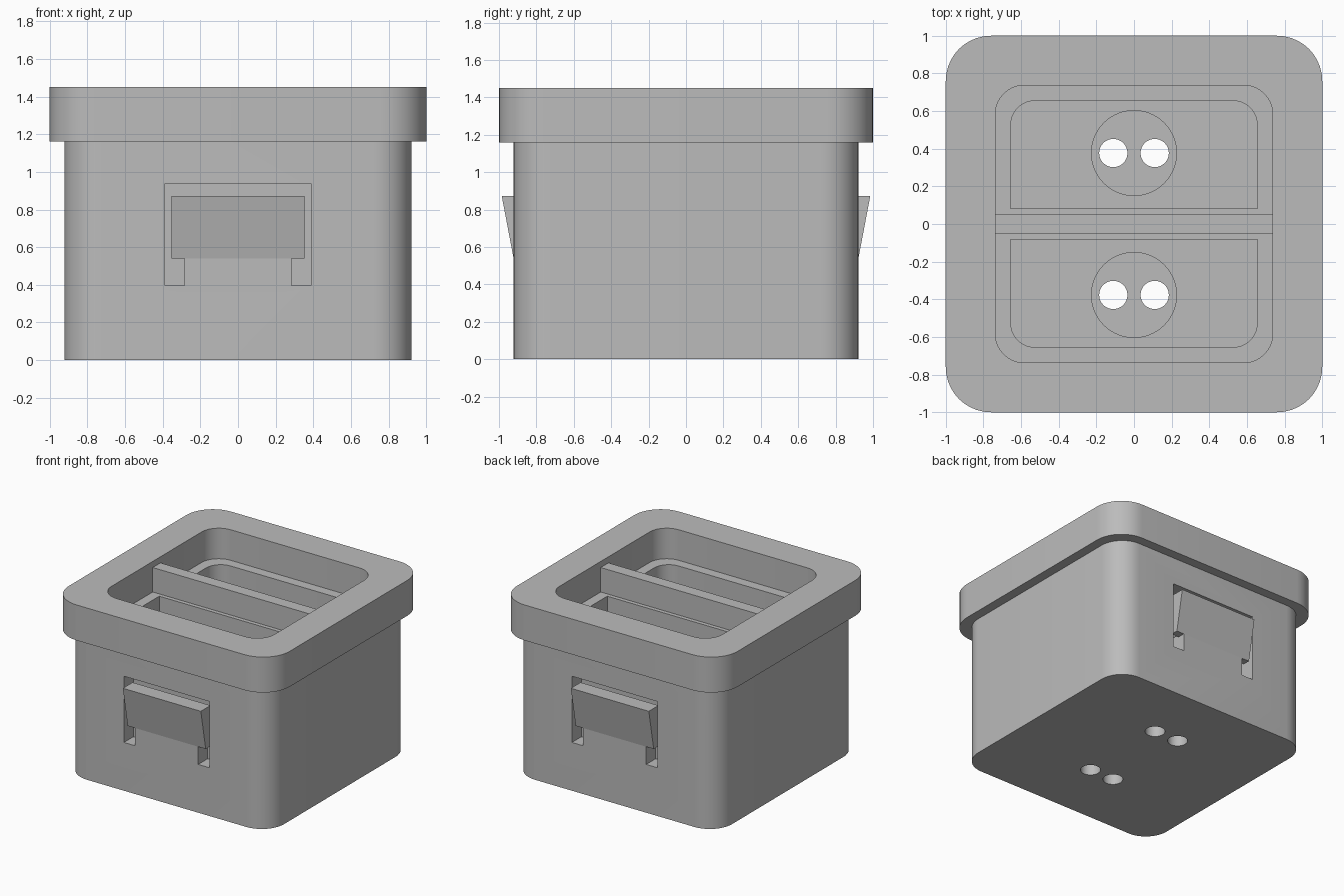
import bpy, bmesh, math

if "Cube" in bpy.data.objects:
    bpy.data.objects.remove(bpy.data.objects["Cube"], do_unlink=True)

grey = bpy.data.materials.new("plain grey")
grey.use_nodes = True
COLOUR = (0.5, 0.5, 0.5, 1)
grey.diffuse_color = COLOUR
grey.node_tree.nodes["Principled BSDF"].inputs["Base Color"].default_value = COLOUR


def prism(name, outline, low, high, axis="Z"):
    """Extrude a closed outline along Z, or a (y, z) outline along X."""
    place = (lambda p, d: (p[0], p[1], d)) if axis == "Z" else (lambda p, d: (d, p[0], p[1]))
    bm = bmesh.new()
    ends = [[bm.verts.new(place(p, d)) for p in outline] for d in (low, high)]
    bm.faces.new(ends[0])
    bm.faces.new(ends[1])
    n = len(outline)
    for i in range(n):
        j = (i + 1) % n
        bm.faces.new((ends[0][i], ends[0][j], ends[1][j], ends[1][i]))
    bmesh.ops.recalc_face_normals(bm, faces=bm.faces)
    mesh = bpy.data.meshes.new(name)
    bm.to_mesh(mesh)
    bm.free()
    mesh.materials.append(grey)
    obj = bpy.data.objects.new(name, mesh)
    bpy.context.collection.objects.link(obj)
    return obj


def rounded(x0, x1, y0, y1, radii, steps=10):
    """Rectangle outline with a radius per corner, starting at +x +y."""
    corners = ((x1, y1, -1, -1), (x0, y1, 1, -1), (x0, y0, 1, 1), (x1, y0, -1, 1))
    points = []
    for k, ((x, y, sx, sy), r) in enumerate(zip(corners, radii)):
        if r == 0:
            points.append((x, y))
            continue
        for i in range(steps + 1):
            a = math.pi / 2 * (k + i / steps)
            points.append((x + sx * r + r * math.cos(a), y + sy * r + r * math.sin(a)))
    return points


def square(half, r):
    return rounded(-half, half, -half, half, [r] * 4)


def circle(x, y, r, n=40):
    return [(x + r * math.cos(math.tau * i / n), y + r * math.sin(math.tau * i / n))
            for i in range(n)]


def boolean(target, tool, operation="DIFFERENCE"):
    mod = target.modifiers.new(operation.title(), "BOOLEAN")
    mod.operation = operation
    mod.solver = "EXACT"
    mod.object = tool
    bpy.context.view_layer.objects.active = target
    bpy.ops.object.modifier_apply(modifier=mod.name)
    bpy.data.objects.remove(tool, do_unlink=True)


LEDGE, FLOOR, TOP = 1.2, 0.2, 1.45

# Box body with its overhanging rim and shallow top opening
box = prism("box_body", square(0.922, 0.2), 0, 1.3)
boolean(box, prism("rim", square(1.0, 0.24), 1.16, TOP), "UNION")
boolean(box, prism("opening_cutter", square(0.737, 0.155), LEDGE, TOP + 0.1))

for s in (-1, 1):
    # Deep pocket, rounded at its outer corners only
    y0, y1 = sorted((s * 0.083, s * 0.655))
    radii = (0.13, 0.13, 0, 0) if s > 0 else (0, 0, 0.13, 0.13)
    boolean(box, prism("pocket_cutter", rounded(-0.655, 0.655, y0, y1, radii), FLOOR, LEDGE + 0.1))

    # Round socket seat and two through holes in the pocket floor
    boolean(box, prism("seat_cutter", circle(0, s * 0.377, 0.226), 0.12, FLOOR + 0.1))
    for x in (-0.11, 0.11):
        boolean(box, prism("hole_cutter", circle(x, s * 0.377, 0.075), -0.1, FLOOR + 0.1))

    # Clip recess with a flush stem left standing in the middle
    y0, y1 = sorted((s * 0.8, s * 1.05))
    frame = [(y0, 0.395), (y1, 0.395), (y1, 0.937), (y0, 0.937)]
    boolean(box, prism("recess_cutter", frame, -0.388, 0.388, "X"))
    stem = [(s * y, z) for y, z in ((0.79, 0.38), (0.922, 0.38), (0.922, 0.56), (0.79, 0.56))]
    boolean(box, prism("clip_stem", stem, -0.285, 0.285, "X"), "UNION")

    # Wedge-shaped clip tab
    wedge = [(s * y, z) for y, z in ((0.86, 0.54), (0.922, 0.54), (0.985, 0.872), (0.86, 0.872))]
    prism("front_clip" if s < 0 else "back_clip", wedge, -0.353, 0.353, "X")

# Divider bar across the opening
bar = rounded(-0.74, 0.74, -0.05, 0.05, [0] * 4)
prism("divider", bar, LEDGE - 0.02, 1.4)

# Smooth the rounded corners, keep hard edges
bpy.ops.object.select_all(action="DESELECT")
box.select_set(True)
bpy.context.view_layer.objects.active = box
bpy.ops.object.shade_smooth_by_angle(angle=math.radians(30))
